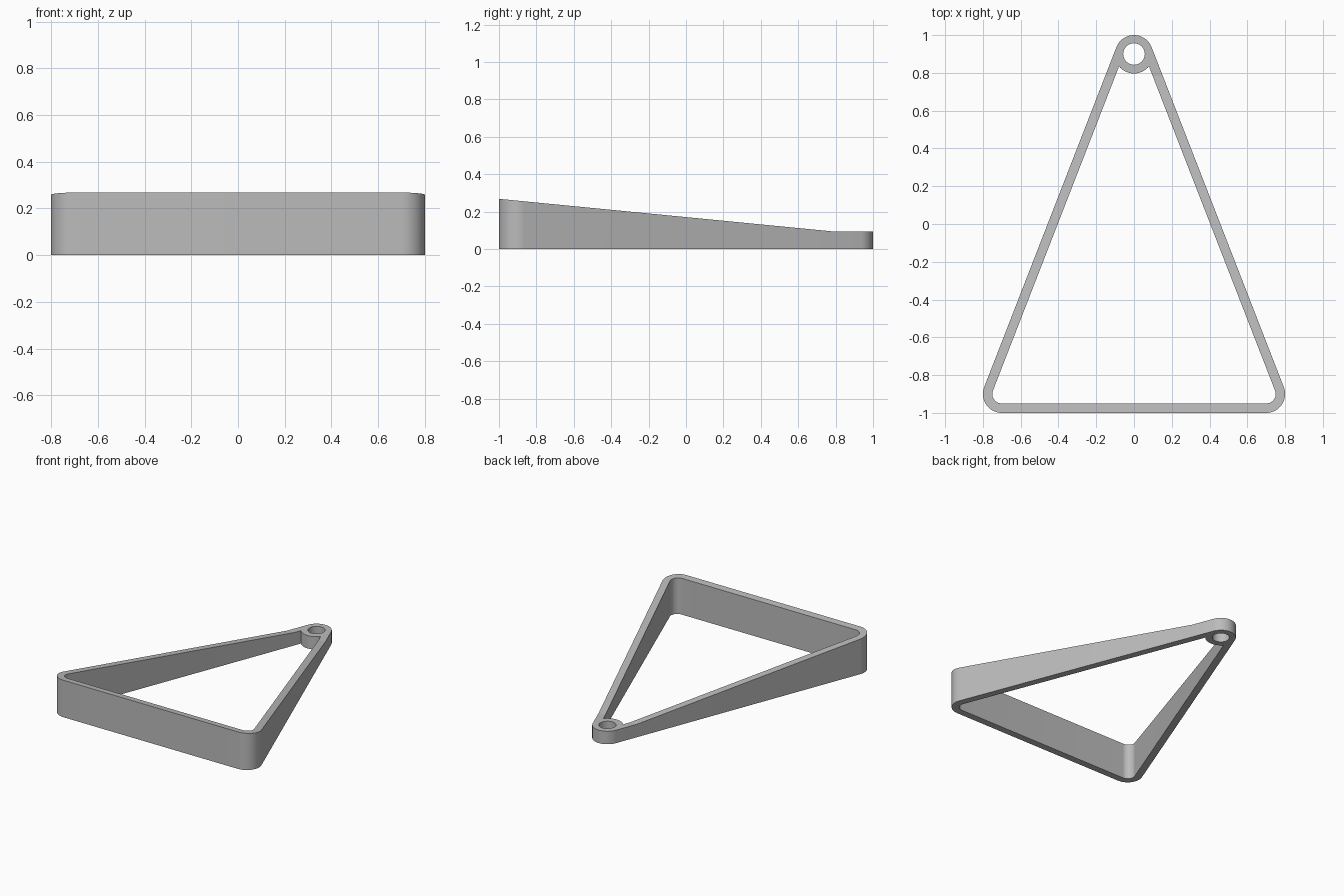
import bpy, bmesh
from math import atan2, acos, pi, radians, cos, sin

if "Cube" in bpy.data.objects:
    bpy.data.objects.remove(bpy.data.objects["Cube"], do_unlink=True)

CORNER_X, CORNER_Y = 0.7, 0.9      # centres of the rounded corners
OUTER, INNER = 0.1, 0.05           # outer and inner corner radii
RING, HOLE = 0.103, 0.057          # eyelet radii
FRONT_H, BACK_H, KINK_Y = 0.268, 0.094, 0.783


def arc(cx, cy, r, start, end, steps):
    return [(cx + r * cos(start + (end - start) * i / steps),
             cy + r * sin(start + (end - start) * i / steps))
            for i in range(steps + 1)]


# Direction of the outward normal of the left long side
tilt = atan2(CORNER_X, 2 * CORNER_Y)


def front_corners(r):
    return (arc(-CORNER_X, -CORNER_Y, r, pi - tilt, 1.5 * pi, 20)
            + arc(CORNER_X, -CORNER_Y, r, -pi / 2, tilt, 20))


# Outline, triangular opening (bitten by the eyelet) and round hole
meet = tilt - acos(INNER / RING)
outline = front_corners(OUTER) + arc(0, CORNER_Y, OUTER, tilt, pi - tilt, 28)
opening = front_corners(INNER) + arc(0, CORNER_Y, RING, meet, -pi - meet, 24)
hole = arc(0, CORNER_Y, HOLE, 0, 2 * pi, 48)[:-1]

# Fill the flat plan between the loops
bm = bmesh.new()
for loop in (outline, opening, hole):
    verts = [bm.verts.new((x, y, 0)) for x, y in loop]
    for a, b in zip(verts, verts[1:] + verts[:1]):
        bm.edges.new((a, b))
bmesh.ops.triangle_fill(bm, edges=bm.edges[:], use_beauty=True, normal=(0, 0, 1))
bmesh.ops.bisect_plane(bm, geom=bm.verts[:] + bm.edges[:] + bm.faces[:],
                       plane_co=(0, KINK_Y, 0), plane_no=(0, 1, 0))

# Raise the plan to a top that slopes down to the flat eyelet
raised = bmesh.ops.extrude_face_region(bm, geom=bm.faces[:])
slope = (FRONT_H - BACK_H) / (KINK_Y + 1)
for v in raised["geom"]:
    if isinstance(v, bmesh.types.BMVert):
        v.co.z = BACK_H + slope * max(0, KINK_Y - v.co.y)
bmesh.ops.recalc_face_normals(bm, faces=bm.faces[:])

mesh = bpy.data.meshes.new("triangle_frame")
bm.to_mesh(mesh)
bm.free()
frame = bpy.data.objects.new("triangle_frame", mesh)
bpy.context.collection.objects.link(frame)

# Grey finish
grey = bpy.data.materials.new("plain_grey")
grey.use_nodes = True
colour = (0.5, 0.5, 0.5, 1)
grey.diffuse_color = colour
grey.node_tree.nodes["Principled BSDF"].inputs["Base Color"].default_value = colour
mesh.materials.append(grey)

# Smooth walls, flat top and bottom
bpy.context.view_layer.objects.active = frame
frame.select_set(True)
bpy.ops.object.shade_smooth_by_angle(angle=radians(30))
for face in mesh.polygons:
    face.use_smooth = abs(face.normal.z) < 0.5
